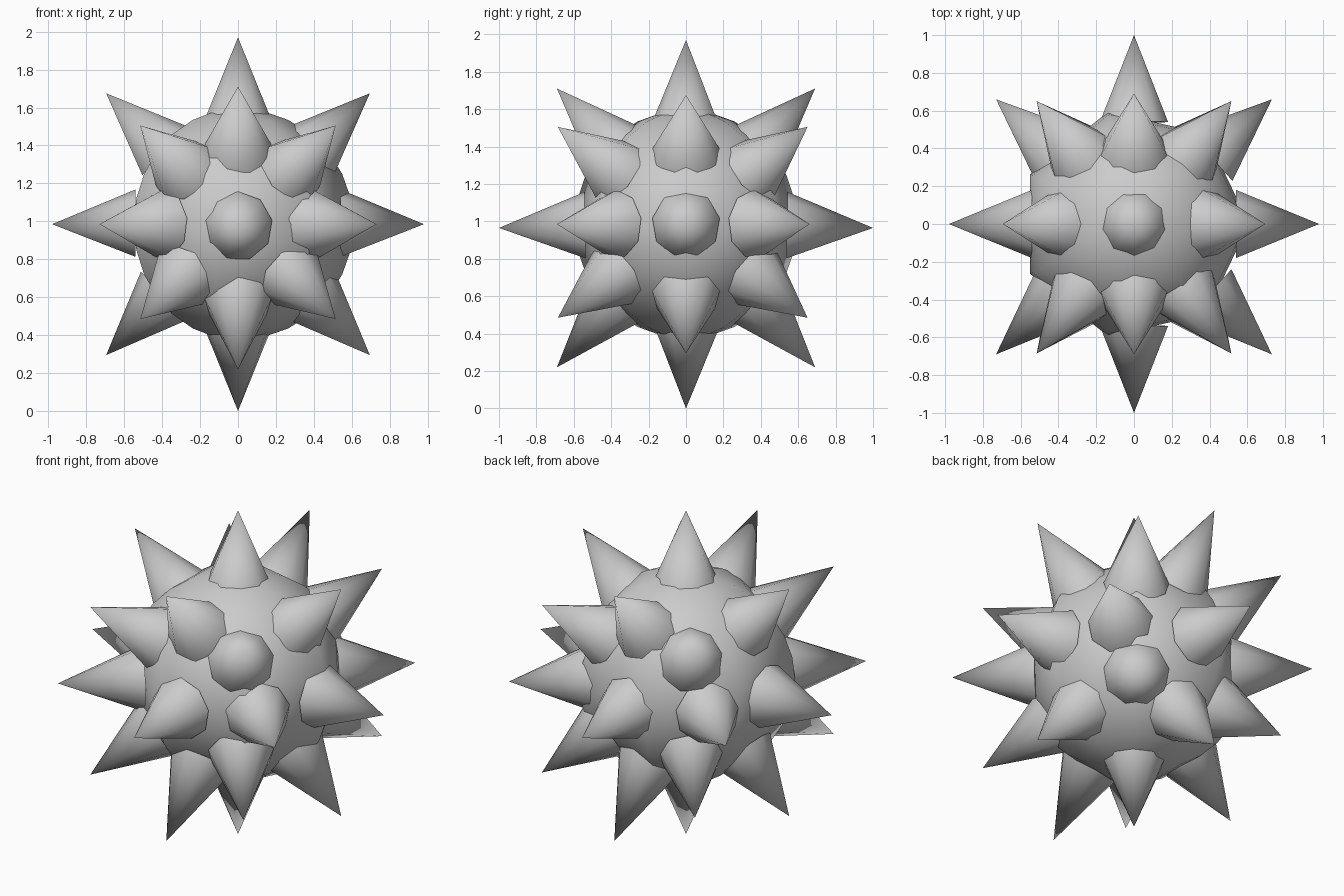
import bpy, math
from itertools import product
from mathutils import Vector

if "Cube" in bpy.data.objects:
    bpy.data.objects.remove(bpy.data.objects["Cube"])

CENTRE = Vector((0, 0, 0.985))
BASE_DIST, BASE_RADIUS, SIDES = 0.54, 0.183, 9


def smooth(name, angle):
    ob = bpy.context.object
    ob.name = name
    bpy.ops.object.shade_smooth_by_angle(angle=math.radians(angle))
    return ob


def spike(tip):
    """Cone whose tip lies at the given offset from the ball centre."""
    tip = Vector(tip)
    d = tip.normalized()
    depth = tip.length - BASE_DIST
    bpy.ops.mesh.primitive_cone_add(
        vertices=SIDES, radius1=BASE_RADIUS, radius2=0, depth=depth,
        location=CENTRE + d * (BASE_DIST + depth / 2),
        rotation=d.to_track_quat('Z', 'Y').to_euler())
    smooth("spike", 60)


# Seven-sided ball, pointed toward +x
bpy.ops.mesh.primitive_uv_sphere_add(segments=7, ring_count=14, radius=0.61, location=CENTRE)
ball = smooth("ball", 85)
reach = max(ball.data.vertices, key=lambda v: v.co.x + 0.001 * v.co.z).co
ang = max((math.atan2(v.co.y, v.co.x) for v in ball.data.vertices if abs(v.co.z) < 0.01),
          key=lambda a: math.cos(a))
ball.rotation_euler.z = -ang

# Spikes along the axes
for s in (-1, 1):
    spike((0.98 * s, 0, 0))
    spike((0, s, -0.02))
    spike((0, 0, 0.985 * s))

# Spikes halfway between two axes, and toward the corners
for a, b in product((-1, 1), repeat=2):
    spike((0.695 * a, 0, 0.69 * b))
    spike((0, 0.69 * a, 0.725 if b > 0 else -0.765))
    spike((0.73 * a, 0.66 if b > 0 else -0.69, 0))
    for c in (-1, 1):
        spike((0.515 * a, 0.65 if b > 0 else -0.685, 0.52 if c > 0 else -0.5))
